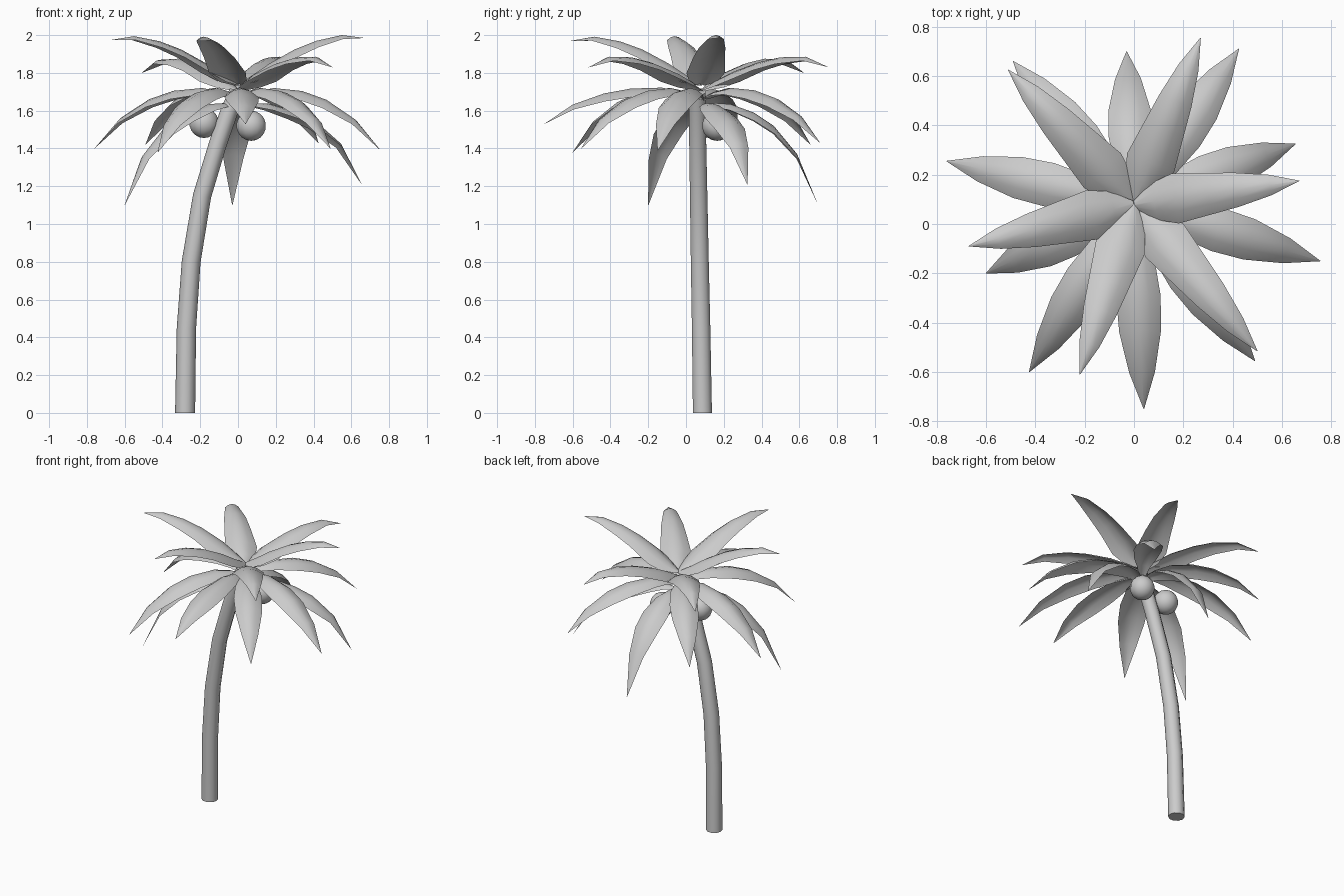
import bpy, bmesh, math
from mathutils import Vector

cube = bpy.data.objects.get("Cube")
if cube:
    bpy.data.objects.remove(cube, do_unlink=True)

# One plain grey for the whole tree
grey = bpy.data.materials.new("plain grey")
grey.use_nodes = True
grey.diffuse_color = (0.6, 0.6, 0.6, 1)
grey.node_tree.nodes["Principled BSDF"].inputs["Base Color"].default_value = (0.6, 0.6, 0.6, 1)


def finish(name, bm, angle=60):
    """Turn a bmesh into a smooth shaded object."""
    mesh = bpy.data.meshes.new(name)
    bm.to_mesh(mesh)
    bm.free()
    mesh.materials.append(grey)
    obj = bpy.data.objects.new(name, mesh)
    bpy.context.collection.objects.link(obj)
    bpy.ops.object.select_all(action='DESELECT')
    obj.select_set(True)
    bpy.context.view_layer.objects.active = obj
    bpy.ops.object.shade_smooth_by_angle(angle=math.radians(angle))
    return obj


def skin(bm, rows, closed=False):
    """Join neighbouring rows of vertices with quads."""
    for a, b in zip(rows, rows[1:]):
        n = len(a)
        for i in range(n if closed else n - 1):
            j = (i + 1) % n
            bm.faces.new((a[i], a[j], b[j], b[i]))


# Trunk: tapered rings along a leaning curve
path = [(-0.28, 0.087, 0), (-0.273, 0.08, 0.45), (-0.248, 0.073, 0.8),
        (-0.19, 0.067, 1.15), (-0.105, 0.062, 1.43), (-0.045, 0.06, 1.6), (0, 0.06, 1.7)]
path = [Vector(p) for p in path]
SIDES = 10
bm = bmesh.new()
rings = []
for i, p in enumerate(path):
    run = path[min(i + 1, len(path) - 1)] - path[max(i - 1, 0)]
    if i == 0:
        run = Vector((0, 0, 1))
    run.normalize()
    side = Vector((0, 1, 0)).cross(run).normalized()
    front = run.cross(side)
    r = 0.053 - 0.004 * p.z
    angles = [math.tau * k / SIDES for k in range(SIDES)]
    rings.append([bm.verts.new(p + r * (side * math.cos(a) + front * math.sin(a))) for a in angles])
skin(bm, rings, closed=True)
bm.faces.new(rings[0][::-1])
bm.faces.new(rings[-1])
finish("trunk", bm)

# Coconuts under the crown
for name, spot in (("coconut_left", (0.07, 0.165, 1.52)), ("coconut_right", (-0.18, 0.1, 1.535))):
    bm = bmesh.new()
    bmesh.ops.create_uvsphere(bm, u_segments=14, v_segments=9, radius=0.08)
    bmesh.ops.translate(bm, vec=spot, verts=bm.verts)
    finish(name, bm)

# Leaf shapes: stations along the leaf, widths, and spine heights
STATIONS = (0, 0.12, 0.25, 0.45, 0.62, 0.82, 1)
WIDE_BASE = (0.03, 0.15, 0.205, 0.17, 0.14, 0.085, 0.002)
WIDE_MIDDLE = (0.03, 0.08, 0.14, 0.18, 0.17, 0.105, 0.002)
RISING = (1.74, 1.79, 1.85, 1.925, 1.97, 2.0, 1.985)
ARCHED = (1.71, 1.76, 1.805, 1.855, 1.88, 1.88, 1.82)
LEVEL = (1.66, 1.70, 1.72, 1.705, 1.66, 1.56, 1.40)
HANGING = (1.62, 1.64, 1.635, 1.59, 1.52, 1.37, 1.10)
ACROSS = (-1, -0.5, 0, 0.5, 1)


def leaf(name, tip, heights, widths, tip_z):
    root = Vector((0, 0.08, 0))
    reach = Vector((tip[0], tip[1], 0)) - root
    side = Vector((-reach.y, reach.x, 0)).normalized()
    bm = bmesh.new()
    rows = []
    for t, w, z in zip(STATIONS, widths, heights):
        z += (tip_z - heights[-1]) * t ** 3
        row = []
        for u in ACROSS:
            p = root + reach * t + side * (u * w / 2)
            p.z = z - 0.25 * w * u * u
            row.append(bm.verts.new(p))
        rows.append(row)
    skin(bm, rows)
    bmesh.ops.recalc_face_normals(bm, faces=bm.faces)
    if sum(f.normal.z for f in bm.faces) < 0:
        bmesh.ops.reverse_faces(bm, faces=bm.faces)
    finish(name, bm, 80)


# Upper crown of six leaves
upper = [((0.67, 0.175), RISING, 1.985), ((0.27, 0.755), ARCHED, 1.83),
         ((-0.51, 0.625), ARCHED, 1.80), ((-0.67, -0.09), RISING, 1.975),
         ((-0.22, -0.61), RISING, 1.97), ((0.5, -0.515), ARCHED, 1.83)]
for i, (tip, heights, tip_z) in enumerate(upper):
    leaf(f"upper_leaf_{i + 1}", tip, heights, WIDE_BASE, tip_z)

# Lower crown of ten leaves
lower = [((0.655, 0.325), HANGING, 1.21), ((0.425, 0.71), LEVEL, 1.43),
         ((-0.03, 0.7), HANGING, 1.10), ((-0.49, 0.66), LEVEL, 1.42),
         ((-0.76, 0.255), LEVEL, 1.40), ((-0.6, -0.2), HANGING, 1.10),
         ((-0.425, -0.6), LEVEL, 1.38), ((0.04, -0.75), LEVEL, 1.53),
         ((0.49, -0.555), LEVEL, 1.40), ((0.755, -0.15), LEVEL, 1.39)]
for i, (tip, heights, tip_z) in enumerate(lower):
    leaf(f"lower_leaf_{i + 1}", tip, heights, WIDE_MIDDLE, tip_z)
